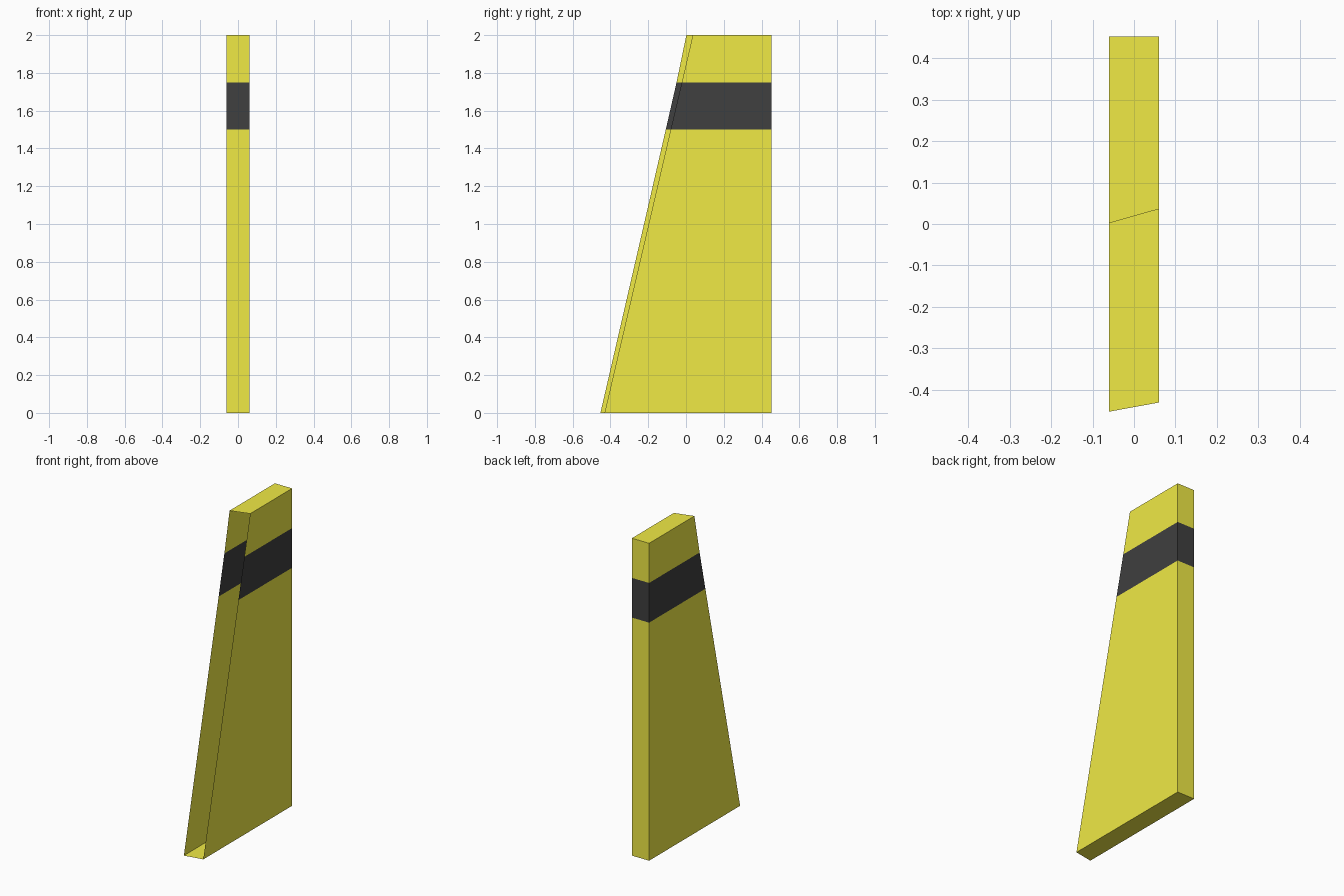
import bpy, bmesh

if "Cube" in bpy.data.objects:
    bpy.data.objects.remove(bpy.data.objects["Cube"])

HALF_W, BACK = 0.06, 0.453
# Each level: height, front edge of left wall, front edge of right wall
LEVELS = [(0, -0.453, -0.431), (1.5, -0.107, -0.081),
          (1.75, -0.05, -0.022), (2, 0.002, 0.036)]


def material(name, color):
    m = bpy.data.materials.new(name)
    m.diffuse_color = color
    m.use_nodes = True
    m.node_tree.nodes["Principled BSDF"].inputs["Base Color"].default_value = m.diffuse_color
    return m


def shell(name, lower, upper, mat, floor=False, roof=False):
    """Walls on left, back and right between two levels; the front is open."""
    bm = bmesh.new()
    rings = []
    for z, left, right in (lower, upper):
        outline = [(-HALF_W, left), (HALF_W, right), (HALF_W, BACK), (-HALF_W, BACK)]
        rings.append([bm.verts.new((x, y, z)) for x, y in outline])
    low, high = rings
    for i in (1, 2, 3):
        j = (i + 1) % 4
        bm.faces.new((low[i], low[j], high[j], high[i]))
    if floor:
        bm.faces.new(low[::-1])
    if roof:
        bm.faces.new(high)
    mesh = bpy.data.meshes.new(name)
    bm.to_mesh(mesh)
    bm.free()
    mesh.materials.append(mat)
    bpy.context.collection.objects.link(bpy.data.objects.new(name, mesh))


yellow = material("yellow_paint", (0.87, 0.82, 0.06, 1))
black = material("black_paint", (0.05, 0.05, 0.05, 1))

# Tapered open-fronted panel with a black band near the top
shell("lower_panel", LEVELS[0], LEVELS[1], yellow, floor=True)
shell("black_band", LEVELS[1], LEVELS[2], black)
shell("top_panel", LEVELS[2], LEVELS[3], yellow, roof=True)
